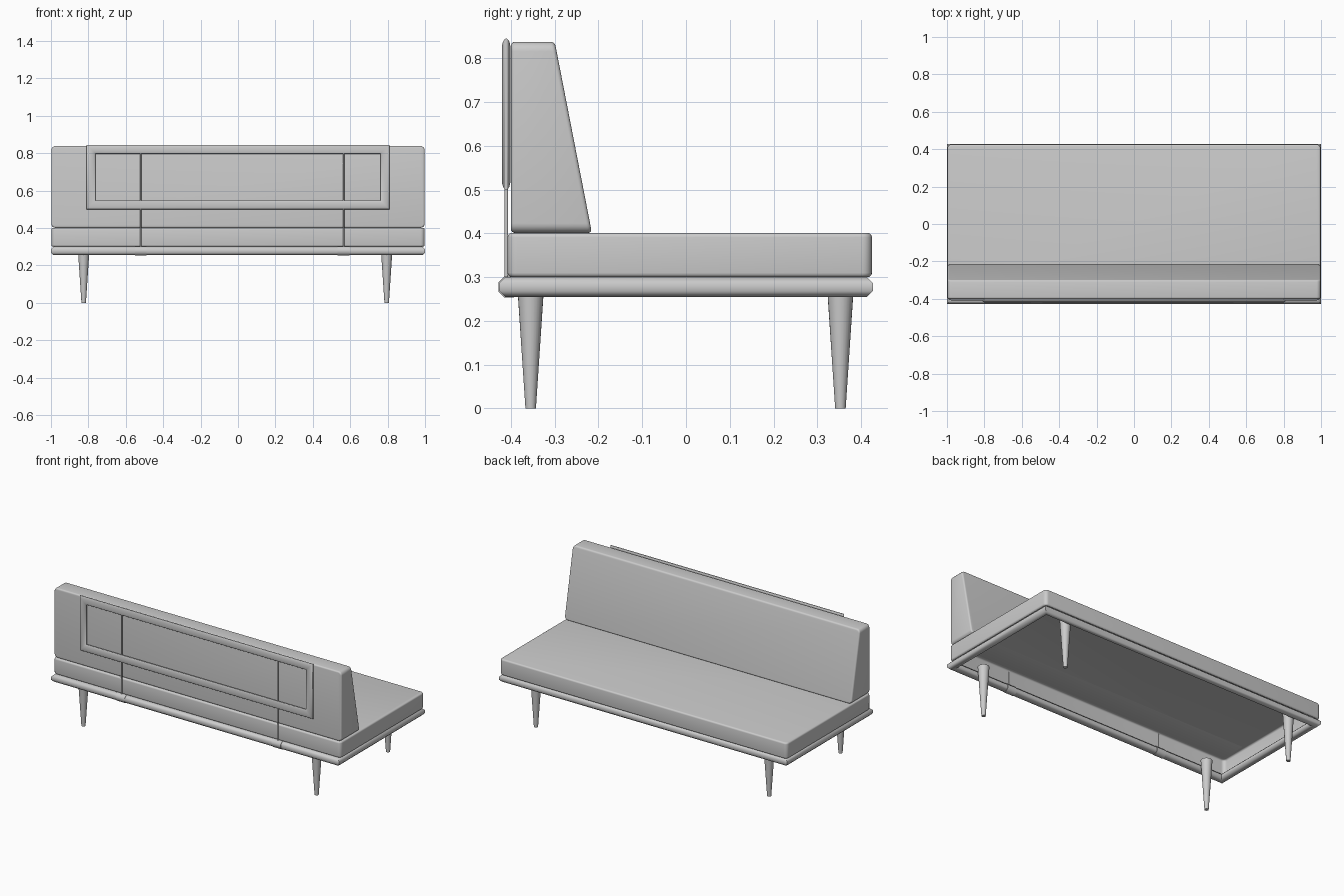
import bpy, bmesh, math
from mathutils import Matrix, Vector

cube = bpy.data.objects.get("Cube")
if cube:
    bpy.data.objects.remove(cube, do_unlink=True)

grey = bpy.data.materials.new("plain_grey")
grey.use_nodes = True
grey.diffuse_color = (0.6, 0.6, 0.6, 1)
grey.node_tree.nodes["Principled BSDF"].inputs["Base Color"].default_value = (0.6, 0.6, 0.6, 1)


def finish(name, bm):
    """Turn a bmesh into a smooth object with sharp corners kept."""
    bmesh.ops.recalc_face_normals(bm, faces=bm.faces[:])
    mesh = bpy.data.meshes.new(name)
    bm.to_mesh(mesh)
    bm.free()
    mesh.materials.append(grey)
    mesh.shade_smooth()
    mesh.set_sharp_from_angle(angle=math.radians(50))
    obj = bpy.data.objects.new(name, mesh)
    bpy.context.collection.objects.link(obj)
    return obj


def oval(width, height, sides):
    """Oval section with flats facing the four main directions."""
    grow = 0.5 / math.cos(math.pi / sides)
    angles = [(i + 0.5) * math.tau / sides for i in range(sides)]
    return [(width * grow * math.cos(a), height * grow * math.sin(a)) for a in angles]


def skin(bm, loops, closed):
    """Bridge equal loops of points; cap the ends when open."""
    rows = [[bm.verts.new(p) for p in loop] for loop in loops]
    n = len(rows[0])
    for i in range(len(rows) if closed else len(rows) - 1):
        a, b = rows[i], rows[(i + 1) % len(rows)]
        for j in range(n):
            bm.faces.new((a[j], a[(j + 1) % n], b[(j + 1) % n], b[j]))
    if not closed:
        bm.faces.new(rows[0])
        bm.faces.new(rows[-1])


def mitred_frame(name, half_a, half_b, section, place):
    """Sweep a section around a rectangle with mitred corners."""
    bm = bmesh.new()
    corners = [(1, 1), (-1, 1), (-1, -1), (1, -1)]
    skin(bm, [[place(sa * (half_a + u), sb * (half_b + u), v) for u, v in section]
              for sa, sb in corners], True)
    return finish(name, bm)


def extruded(outline, x0, x1):
    """Mesh of a (y, z) outline extruded along x."""
    bm = bmesh.new()
    skin(bm, [[Vector((x, y, z)) for y, z in outline] for x in (x0, x1)], False)
    bmesh.ops.recalc_face_normals(bm, faces=bm.faces[:])
    return bm


def cushion(name, outline, half_x, axis, corner, edge, open_base=False):
    """Extruded cushion: large rounding along one axis, small on other edges."""
    bm = extruded(outline, -half_x, half_x)

    def along(e):
        d = (e.verts[0].co - e.verts[1].co).normalized()
        return abs(d[axis]) > 0.99

    bmesh.ops.bevel(bm, geom=[e for e in bm.edges if along(e)], offset=corner,
                    segments=5, profile=0.5, affect='EDGES')
    bm.normal_update()
    sharp = [e for e in bm.edges if e.calc_face_angle(0) > math.radians(40)]
    bmesh.ops.bevel(bm, geom=sharp, offset=edge, segments=4, profile=0.5, affect='EDGES')
    if open_base:
        bm.normal_update()
        bmesh.ops.delete(bm, geom=[f for f in bm.faces if f.normal.z < -0.99],
                         context='FACES')
    return finish(name, bm)


def cone(name, x, y, z0, z1, r0, r1, sides):
    bm = bmesh.new()
    bmesh.ops.create_cone(bm, cap_ends=True, segments=sides, radius1=r0, radius2=r1,
                          depth=z1 - z0,
                          matrix=Matrix.Translation((x, y, (z0 + z1) / 2)))
    return finish(name, bm)


# Round base rails, open underneath
RAIL, RAIL_Y, RAIL_Z = 0.045, 0.4045, 0.2775
mitred_frame("base_rails", 1.0 - RAIL / 2, RAIL_Y, oval(RAIL, RAIL, 8),
             lambda a, b, v: Vector((a, b, RAIL_Z + v)))

# Seat cushion, a hollow cover open underneath
cushion("seat_cushion", [(-0.408, 0.3), (0.425, 0.3), (0.425, 0.401), (-0.408, 0.401)],
        0.998, 2, 0.022, 0.01, open_base=True)

# Wedge-shaped back cushion
cushion("back_cushion", [(-0.4, 0.401), (-0.215, 0.401), (-0.3, 0.838), (-0.4, 0.838)],
        0.998, 1, 0.022, 0.009)

# Tapered legs
for side, x in (("right", -0.825), ("left", 0.795)):
    for end, y in (("front", -0.355), ("back", 0.353)):
        cone(f"{end}_{side}_leg", x, y, 0.0, 0.315, 0.012, 0.033, 24)

# Oval-section frame supporting the back cushion
mitred_frame("back_frame", 0.786, 0.1485, oval(0.048, 0.02, 20),
             lambda a, b, v: Vector((a, -0.411 + v, 0.6725 + b)))

# Thin upright rods and the clips that hold them to the front rail
clip = [(y - RAIL_Y, z + RAIL_Z) for y, z in oval(RAIL + 0.004, RAIL + 0.004, 8)]
for side, x in (("right", -0.52), ("left", 0.565)):
    cone(f"{side}_rod", x, -0.4105, 0.28, 0.81, 0.004, 0.004, 12)
    finish(f"{side}_rod_clip", extruded(clip, x - 0.032, x + 0.032))
